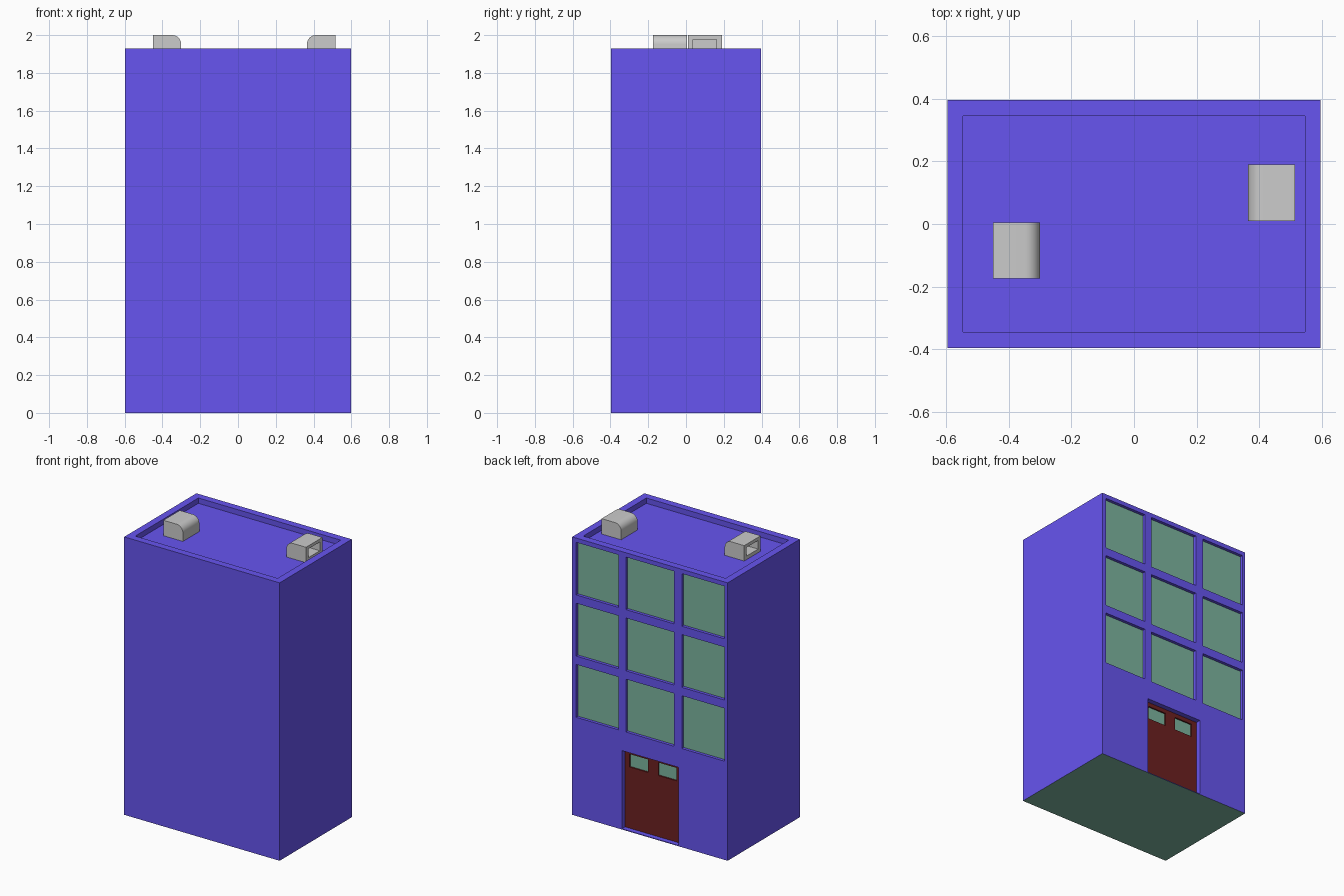
import bpy, bmesh
from math import sin, cos, pi

if "Cube" in bpy.data.objects:
    bpy.data.objects.remove(bpy.data.objects["Cube"])


def material(name, color):
    m = bpy.data.materials.new(name)
    m.diffuse_color = (*color, 1)
    m.use_nodes = True
    m.node_tree.nodes["Principled BSDF"].inputs["Base Color"].default_value = m.diffuse_color
    return m


BLUE = material("wall_blue", (0.135, 0.09, 0.87))
GLASS = material("glass_green", (0.204, 0.462, 0.349))
RED = material("door_red", (0.152, 0.0144, 0.0144))


def add_object(name, bm, *mats):
    bmesh.ops.recalc_face_normals(bm, faces=bm.faces)
    me = bpy.data.meshes.new(name)
    bm.to_mesh(me)
    bm.free()
    ob = bpy.data.objects.new(name, me)
    bpy.context.collection.objects.link(ob)
    for m in mats:
        me.materials.append(m)
    return ob


def boxes(name, bounds, *mats):
    """One object made of boxes, each (x0, x1, y0, y1, z0, z1)."""
    bm = bmesh.new()
    for x0, x1, y0, y1, z0, z1 in bounds:
        vs = bmesh.ops.create_cube(bm, size=1)["verts"]
        for v in vs:
            v.co = (x1 if v.co.x > 0 else x0,
                    y1 if v.co.y > 0 else y0,
                    z1 if v.co.z > 0 else z0)
    return add_object(name, bm, *mats)


def cut(ob, bounds):
    cutter = boxes("cutter", bounds)
    cutter.hide_render = True
    mod = ob.modifiers.new("cut", 'BOOLEAN')
    mod.operation = 'DIFFERENCE'
    mod.solver = 'EXACT'
    mod.object = cutter
    bpy.context.view_layer.objects.active = ob
    bpy.ops.object.modifier_apply(modifier=mod.name)
    bpy.data.objects.remove(cutter)


X, Y, H, FLOOR = 0.597, 0.396, 1.93, 1.893
columns = [(-0.575, -0.245), (-0.185, 0.185), (0.24, 0.567)]
rows = [(0.685, 1.052), (1.11, 1.477), (1.535, 1.9)]
openings = [(c, r) for c in columns for r in rows]

# Building block with green underside, sunken roof, window and door recesses
block = boxes("building", [(-X, X, -Y, Y, 0, H)], BLUE, GLASS)
for p in block.data.polygons:
    if p.normal.z < -0.9:
        p.material_index = 1
cut(block, [(-X + 0.05, X - 0.05, -Y + 0.05, Y - 0.05, FLOOR, 2.1)])
cut(block, [(*c, Y - 0.03, Y + 0.1, *r) for c, r in openings]
    + [(-0.22, 0.215, Y - 0.05, Y + 0.1, 0.005, 0.548)])

# Window panes on the back facade
boxes("windows", [(*c, Y - 0.03, Y - 0.021, *r) for c, r in openings], GLASS)

# Double door with two small panes
door_panes = [(-0.18, -0.04), (0.04, 0.18)]
door = boxes("door", [(-0.22, 0.215, Y - 0.05, Y - 0.035, 0.005, 0.548)], RED)
cut(door, [(*c, Y - 0.06, Y, 0.43, 0.52) for c in door_panes])
boxes("door_panes", [(*c, Y - 0.05, Y - 0.045, 0.43, 0.52) for c in door_panes], GLASS)


def vent(name, cx, cy, turn):
    """Roof vent: rounded towards the middle, open towards the roof edge."""
    r, hx, hy, top = 0.048, 0.075, 0.09, 2.0
    prof = [(hx, FLOOR), (hx, top)]
    for i in range(9):
        a = pi / 2 + i * pi / 16
        prof.append((-hx + r + r * cos(a), top - r + r * sin(a)))
    prof.append((-hx, FLOOR))
    bm = bmesh.new()
    f = bm.faces.new([bm.verts.new((x, -hy, z)) for x, z in prof])
    ext = bmesh.ops.extrude_face_region(bm, geom=[f])["geom"]
    bmesh.ops.translate(bm, vec=(0, 2 * hy, 0),
                        verts=[g for g in ext if isinstance(g, bmesh.types.BMVert)])
    ob = add_object(name, bm)
    cut(ob, [(-0.01, 0.2, -hy + 0.026, hy - 0.028, FLOOR + 0.025, 1.978)])
    ob.location = (cx, cy, 0)
    ob.rotation_euler.z = turn
    bpy.ops.object.select_all(action='DESELECT')
    ob.select_set(True)
    bpy.context.view_layer.objects.active = ob
    bpy.ops.object.shade_smooth_by_angle()


# Two roof vents facing opposite ways
vent("roof_vent_right", 0.44, 0.1, 0)
vent("roof_vent_left", -0.376, -0.085, pi)
